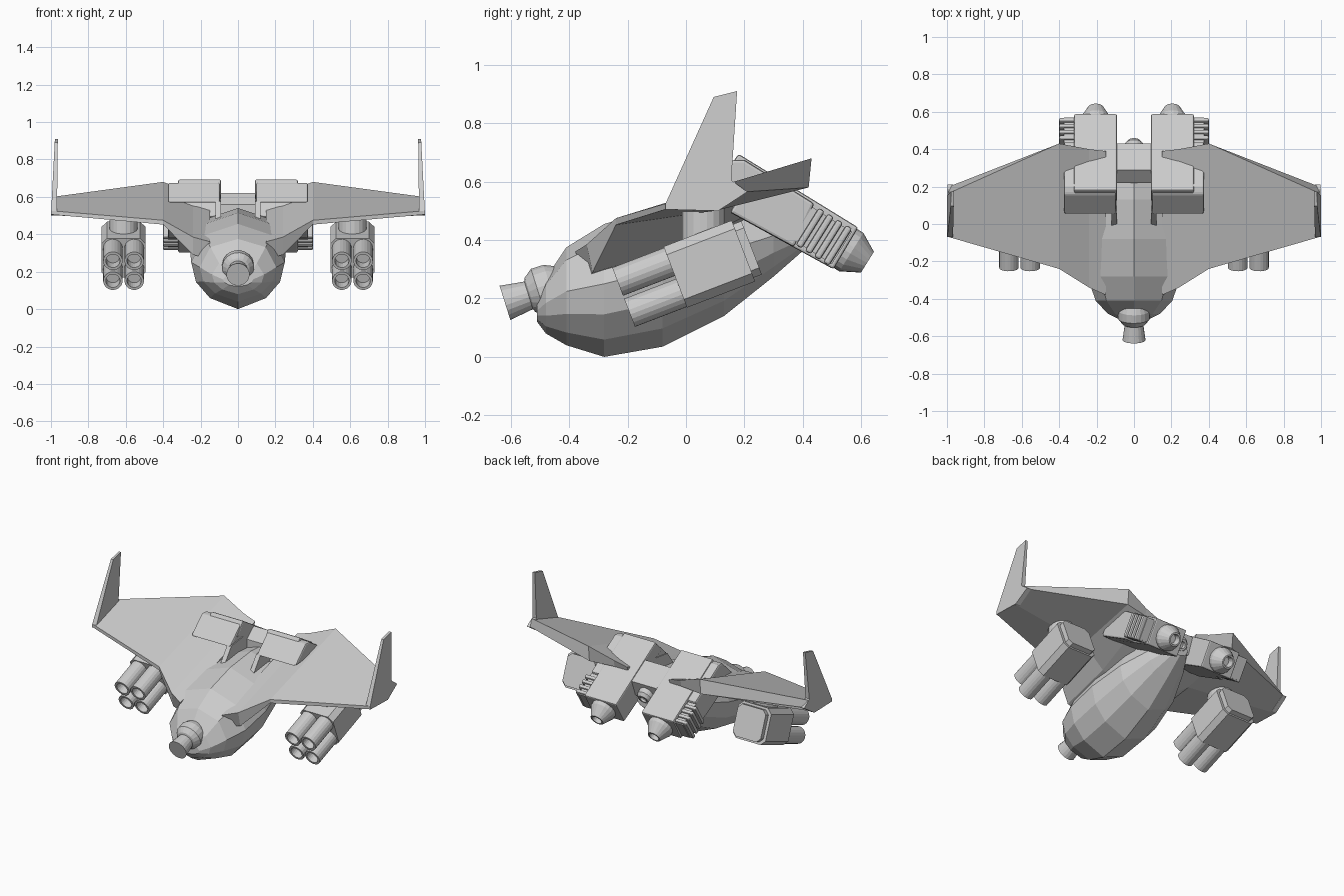
import bpy, bmesh
from math import cos, sin, pi, radians
from mathutils import Vector

cube = bpy.data.objects.get("Cube")
if cube:
    bpy.data.objects.remove(cube, do_unlink=True)


def loft(name, loops, mirror=False, bevel=0):
    """Skin a series of equal-length closed loops and cap both ends."""
    bm = bmesh.new()
    rings = [[bm.verts.new(p) for p in loop] for loop in loops]
    n = len(rings[0])
    for a, b in zip(rings, rings[1:]):
        for i in range(n):
            j = (i + 1) % n
            bm.faces.new((a[i], a[j], b[j], b[i]))
    bm.faces.new(rings[0])
    bm.faces.new(rings[-1])
    bmesh.ops.recalc_face_normals(bm, faces=bm.faces[:])
    mesh = bpy.data.meshes.new(name)
    bm.to_mesh(mesh)
    bm.free()
    obj = bpy.data.objects.new(name, mesh)
    bpy.context.collection.objects.link(obj)
    if bevel:
        mod = obj.modifiers.new("Bevel", 'BEVEL')
        mod.width = bevel
        mod.segments = 2
        mod.limit_method = 'ANGLE'
        mod.angle_limit = radians(40)
    if mirror:
        obj.modifiers.new("Mirror", 'MIRROR').use_mirror_merge = False
    return obj


def prism(name, side, x0, x1, mirror=True, bevel=0):
    """Extrude a (y, z) side profile from x0 to x1."""
    return loft(name, [[(x, y, z) for y, z in side] for x in (x0, x1)], mirror, bevel)


def lathe(name, origin, axis, profile, mirror=False, sides=20):
    """Turn (distance, radius) pairs about an axis."""
    d = Vector(axis).normalized()
    u = d.orthogonal().normalized()
    v = d.cross(u)
    o = Vector(origin)
    rings = [[o + d * t + (u * cos(k * 2 * pi / sides) + v * sin(k * 2 * pi / sides)) * r
              for k in range(sides)] for t, r in profile]
    return loft(name, rings, mirror)


def tilted(origin, angle):
    """Return a function mapping (along, up) to (y, z) in a pitched frame."""
    c, s = cos(radians(angle)), sin(radians(angle))
    return lambda t, h: (origin[0] + t * c - h * s, origin[1] + t * s + h * c)


# Faceted fuselage: y, keel height, spine height, half width
stations = [(-.51, .12, .19, .08), (-.48, .08, .27, .14), (-.41, .04, .375, .205),
            (-.28, 0, .455, .25), (-.08, .035, .515, .255), (.13, .14, .54, .215),
            (.30, .275, .53, .14), (.42, .38, .48, .06)]
section = [(.6, .13), (.9, .32), (1, .55), (.72, .87)]
hull = []
for y, low, high, w in stations:
    half = [(a * w, low + b * (high - low)) for a, b in section]
    ring = [(0, low)] + half + [(0, high)] + [(-x, z) for x, z in reversed(half)]
    hull.append([(x, y, z) for x, z in ring])
loft("fuselage", hull)

# Nose turret and its short gun
lathe("nose_gun", (0, -.62, .185), (0, .95, .3),
      [(0, .062), (.085, .05), (.09, .062), (.12, .085), (.165, .085), (.22, .06)])

# Wings: leading lower, leading upper, trailing upper, trailing lower, belly
wing_sections = {
    .15: [(-.33, .27), (-.38, .36), (.39, .595), (.38, .57), (0, .36)],
    .24: [(-.32, .29), (-.34, .385), (.4, .62), (.39, .575), (0, .38)],
    .40: [(-.24, .452), (-.24, .475), (.43, .68), (.42, .58), (.02, .49)],
    .99: [(-.07, .505), (-.07, .525), (.165, .6), (.2, .565), (.1, .5)]}
loft("wing", [[(x, y, z) for y, z in pts] for x, pts in wing_sections.items()], True)

# Upswept winglets, thinning toward the top
winglet = [(-.07, .505), (-.07, .525), (.095, .89), (.175, .91),
           (.155, .605), (.21, .565), (.11, .5)]
loft("winglet", [[(1 - .035 * (z - .5) / .41 * .6 - thick * (1.3 - z), y, z)
                  for y, z in winglet] for thick in (0, .04)], True)

# Engine housings with overhanging intake roofs
prism("engine_housing", [(.12, .61), (.18, .695), (.59, .443), (.505, .3),
                         (.15, .495), (.2, .58)], .09, .32, bevel=.008)
prism("intake_cowl", [(.05, .57), (.16, .675), (.2, .675), (.44, .525), (.37, .375),
                      (.15, .495), (.2, .58)], .095, .375, bevel=.01)
prism("intake_pillar", [(-.01, .48), (.06, .575), (.25, .6), (.25, .45)], .09, .12)

# Cooling ribs on the outer engine sides
engine = tilted((.545, .372), -32)
for i in range(4):
    t = -.15 + i * .037
    prism("cooling_rib", [engine(t, -.08), engine(t + .024, -.08),
                          engine(t + .024, .07), engine(t, .07)], .3, .4, bevel=.008)
prism("rib_backing", [engine(-.17, -.07), engine(-.01, -.07),
                      engine(-.01, .06), engine(-.17, .06)], .3, .375)

# Hollow exhaust nozzles
lathe("exhaust_nozzle", (.205, .545, .372), (0, .848, -.53),
      [(-.02, .078), (.025, .078), (.09, .042), (.09, .032), (.05, .028)], True)

# Tail block between the engines, with a small rear exhaust
prism("tail_block", [(.22, .56), (.29, .62), (.43, .535), (.39, .43), (.22, .46)],
      -.09, .09, mirror=False)
lathe("tail_exhaust", (0, .39, .475), (0, .848, -.53),
      [(0, .05), (.04, .05), (.06, .035), (.06, .022), (.04, .02)])

# Underwing launchers: pod, rear cover, pylon and four tubes each
pod = tilted((.08, .318), 21)


def pod_block(name, t0, t1, half_w, half_h, cut):
    outline = [(half_w, half_h - cut), (half_w - cut, half_h)]
    outline += [(-a, b) for a, b in reversed(outline)]
    outline += [(-a, -b) for a, b in outline]
    return loft(name, [[(.612 + a, *pod(t, b)) for a, b in outline]
                       for t in (t0, t1)], True)


pod_block("launcher_pod", -.125, .125, .118, .112, .03)
pod_block("launcher_rear_cover", .12, .155, .1, .098, .025)
lathe("launcher_pylon", (.612, .06, .4), (0, 0, 1), [(0, .075), (.13, .075)], True)
for dx in (-.057, .057):
    for h in (-.058, .056):
        lathe("launch_tube", (.612 + dx, *pod(-.1, h)), (0, -cos(radians(21)), -sin(radians(21))),
              [(0, .052), (.215, .052), (.215, .038), (.15, .036)], True)
